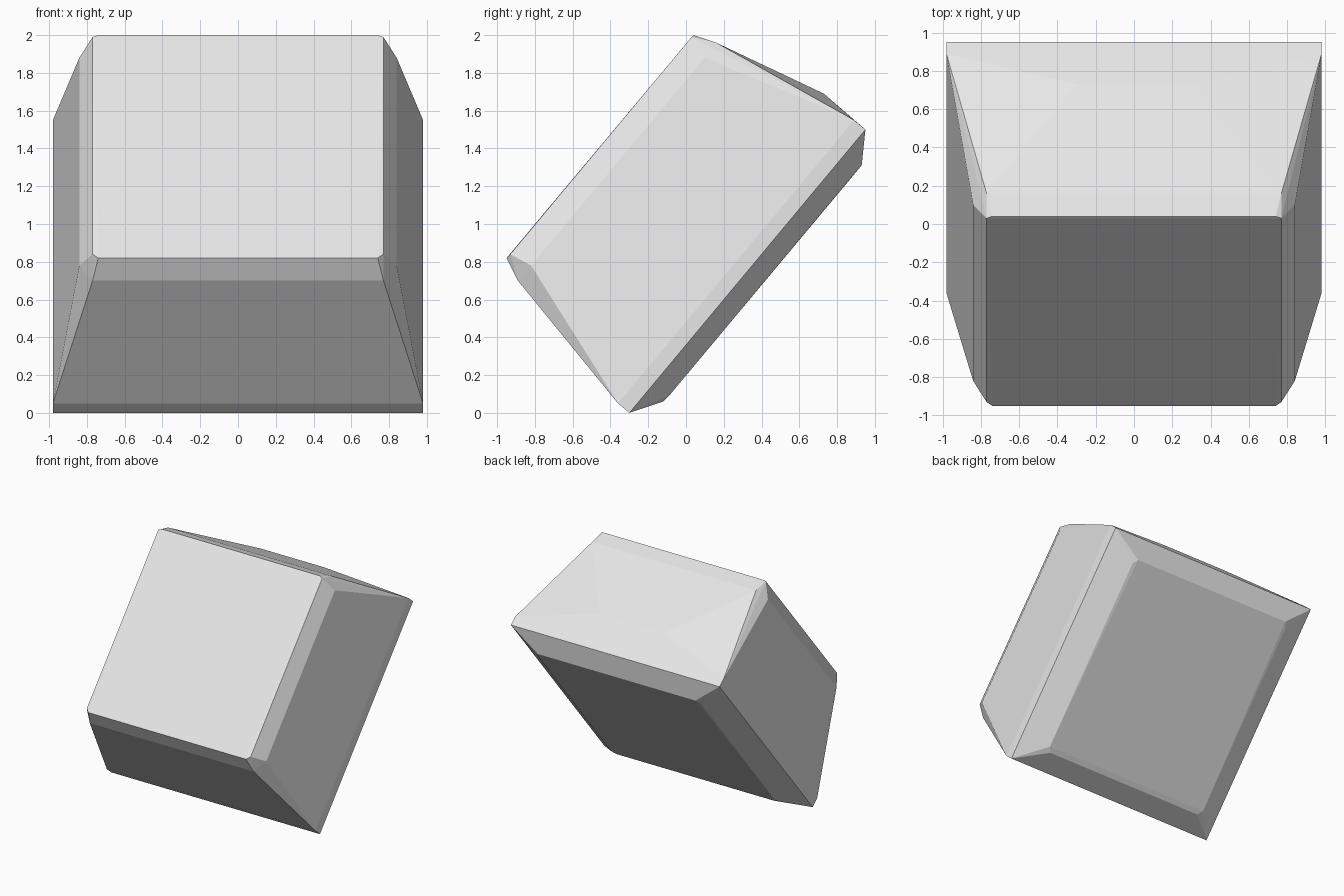
import bpy
import bmesh
from math import radians

cube = bpy.data.objects.get("Cube")
if cube:
    bpy.data.objects.remove(cube, do_unlink=True)

# Plain grey material
GREY = (0.8, 0.8, 0.8, 1.0)
mat = bpy.data.materials.new("light grey")
mat.use_nodes = True
mat.diffuse_color = GREY
mat.node_tree.nodes["Principled BSDF"].inputs["Base Color"].default_value = GREY

# Corner points of the left half, mirrored to the right
corners = [
    # small front face with clipped corners
    (0.74, -0.95, 0.82), (0.77, -0.93, 0.84),
    (0.77, 0.03, 1.99), (0.74, 0.04, 2.0),
    # bevel around the front face
    (0.77, -0.89, 0.70), (0.84, -0.82, 0.78),
    (0.84, 0.10, 1.88), (0.77, 0.16, 1.96),
    # wide rim
    (0.98, -0.36, 0.05), (0.98, -0.30, 0.0),
    (0.98, 0.95, 1.50), (0.98, 0.89, 1.55),
    # bevelled back face
    (0.74, 0.93, 1.31), (0.77, 0.90, 1.28),
    (0.77, -0.09, 0.09), (0.74, -0.12, 0.06),
    # slight bulge of the upper side
    (0.30, 0.73, 1.69),
]

# Tilted, tapered block as the hull of its corners
bm = bmesh.new()
for x, y, z in corners:
    for side in (1, -1):
        bm.verts.new((side * x, y, z))
hull = bmesh.ops.convex_hull(bm, input=bm.verts[:])
loose = {v for v in hull["geom_interior"] + hull["geom_unused"]
         if isinstance(v, bmesh.types.BMVert)}
if loose:
    bmesh.ops.delete(bm, geom=list(loose), context='VERTS')
bmesh.ops.dissolve_limit(bm, angle_limit=radians(1.5),
                         verts=bm.verts[:], edges=bm.edges[:])
bmesh.ops.recalc_face_normals(bm, faces=bm.faces[:])

mesh = bpy.data.meshes.new("tapered_block")
bm.to_mesh(mesh)
bm.free()
mesh.materials.append(mat)
block = bpy.data.objects.new("tapered_block", mesh)
bpy.context.collection.objects.link(block)
